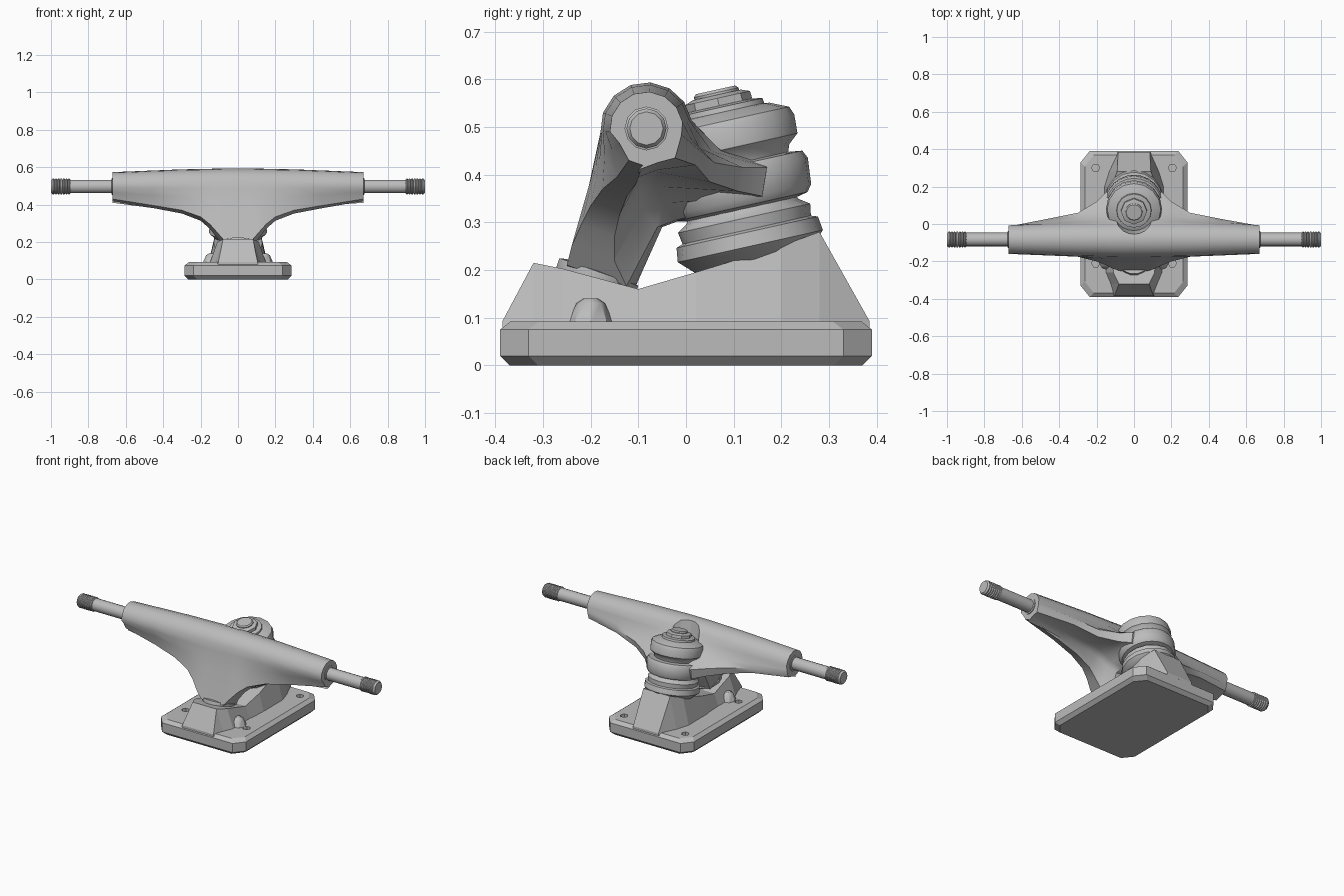
import bpy, bmesh, math
from mathutils import Vector, Matrix

if "Cube" in bpy.data.objects:
    bpy.data.objects.remove(bpy.data.objects["Cube"])

metal = bpy.data.materials.new("grey metal")
metal.diffuse_color = (0.5, 0.5, 0.5, 1)
metal.use_nodes = True
metal.node_tree.nodes["Principled BSDF"].inputs["Base Color"].default_value = metal.diffuse_color


def finish(name, bm, angle=35):
    bmesh.ops.recalc_face_normals(bm, faces=bm.faces)
    me = bpy.data.meshes.new(name)
    bm.to_mesh(me)
    bm.free()
    ob = bpy.data.objects.new(name, me)
    bpy.context.collection.objects.link(ob)
    me.materials.append(metal)
    if angle:
        bpy.ops.object.select_all(action='DESELECT')
        bpy.context.view_layer.objects.active = ob
        ob.select_set(True)
        bpy.ops.object.shade_smooth_by_angle(angle=math.radians(angle))
    return ob


def loft(name, rings, angle=35):
    """Skin a list of equal-length point rings and cap both ends."""
    bm = bmesh.new()
    vs = [[bm.verts.new(p) for p in ring] for ring in rings]
    n = len(vs[0])
    for a, b in zip(vs, vs[1:]):
        for i in range(n):
            j = (i + 1) % n
            bm.faces.new((a[i], a[j], b[j], b[i]))
    bm.faces.new(vs[0])
    bm.faces.new(vs[-1])
    return finish(name, bm, angle)


def lathe(name, base, axis, profile, sides, angle=35):
    """Revolve (distance, radius) pairs about an axis."""
    rot = Vector(axis).to_track_quat('Z', 'Y').to_matrix()
    rings = []
    for t, r in profile:
        rings.append([Vector(base) + rot @ Vector((r * math.cos(a), r * math.sin(a), t))
                      for a in (math.tau * i / sides for i in range(sides))])
    return loft(name, rings, angle)


# Base plate with clipped corners
def plate_ring(z, inset):
    x, y, c = 0.285 - inset, 0.39 - inset, 0.06
    return [(x, -y + c, z), (x, y - c, z), (x - c * .8, y, z), (-x + c * .8, y, z),
            (-x, y - c, z), (-x, -y + c, z), (-x + c * .8, -y, z), (x - c * .8, -y, z)]


plate = loft("base_plate", [plate_ring(0, .02), plate_ring(.02, 0),
                            plate_ring(.075, 0), plate_ring(.092, .022)], 0)

# Blind bolt holes in the plate
for sx in (-1, 1):
    for y in (-0.21, 0.3):
        hole = lathe("hole_cutter", (sx * .205, y, .05), (0, 0, 1), [(0, .022), (.1, .022)], 6, 0)
        hole.hide_render = True
        hole.hide_set(True)
        mod = plate.modifiers.new("bolt hole", 'BOOLEAN')
        mod.object = hole
        mod.solver = 'EXACT'

# Faceted pedestal: y, top height, top half width, bottom half width
stations = [(-.385, .093, .105, .11), (-.32, .215, .08, .135), (-.26, .203, .11, .16),
            (-.10, .16, .12, .16), (.02, .195, .13, .165), (.20, .25, .12, .165),
            (.28, .28, .09, .14), (.385, .093, .085, .09)]
loft("pedestal", [[(-b, y, .06), (b, y, .06), (t, y, z), (-t, y, z)]
                  for y, z, t, b in stations], 0)

# Small bosses beside the pivot
for sx in (-1, 1):
    lathe("bolt_boss", (sx * .14, -.2, .085), (0, 0, 1), [(0, .05), (.045, .03), (.055, .015)], 8)

# Pivot cup
lathe("pivot_cup", (0, -.19, .175), (0, .33, .94),
      [(-.03, .08), (0, .09), (.022, .09), (.026, .07)], 14)

# Hanger: barrel blended with the pivot leg and the rear wing
CY, CZ = -.083, .497
# x, barrel radius, leg y, leg z, leg depth, hollow y, hollow z, wing y, wing z, wing thickness
keys = [(0, .097, -.25, .205, .14, -.03, .30, .16, .43, .08),
        (.075, .097, -.25, .21, .125, -.04, .30, .16, .43, .08),
        (.11, .096, -.24, .25, .09, -.07, .335, .17, .42, .07),
        (.15, .095, -.22, .295, .07, -.08, .37, .17, .415, .06),
        (.20, .094, -.20, .335, .06, -.08, .39, .12, .415, .05),
        (.30, .092, -.175, .37, .05, -.08, .40, .06, .425, .04),
        (.45, .086, -.145, .395, .04, -.08, .405, .03, .45, .03),
        (.67, .077, -.12, .43, .03, -.08, .42, -.013, .47, .035)]


def hanger_ring(x, k):
    _, r, ly, lz, d, ky, kz, wy, wz, h = k
    pts = [(CY + r * math.cos(a), CZ + r * math.sin(a))
           for a in (math.radians(q) for q in (10, 35, 60, 85, 110, 135, 160, 185))]
    fy, fz = pts[-1]
    pts += [(fy * .6 + ly * .4 + .004, fz * .6 + lz * .4), (ly, lz),
            (ly + d, lz - d * .35), (ky - .02, kz - .01), (ky + .02, kz + .005),
            (wy - .01, wz - h), (wy, wz)]
    ty, tz = pts[0]
    pts.append((ty * .6 + wy * .4, tz * .35 + wz * .65))
    return [(x, y, z) for y, z in pts]


rows = [(-k[0], k) for k in reversed(keys[1:])] + [(k[0], k) for k in keys]
hanger = loft("hanger", [hanger_ring(x, k) for x, k in rows], 40)

# Kingpin stack, leaning towards the front
BASE = Vector((0, .135, .25))
AXIS = Vector((0, -.217, .976))
pocket = lathe("pocket_cutter", BASE, AXIS, [(.18, .112), (.5, .112)], 24, 0)
pocket.hide_render = True
pocket.hide_set(True)
cut = hanger.modifiers.new("bushing pocket", 'BOOLEAN')
cut.object = pocket
cut.solver = 'EXACT'

lathe("lower_bushing", BASE, AXIS,
      [(-.035, .10), (-.03, .125), (0, .156), (.03, .152), (.035, .138),
       (.06, .142), (.075, .12), (.1, .11)], 16)
lathe("hanger_ring", BASE, AXIS,
      [(.078, .11), (.085, .142), (.10, .153), (.155, .158), (.172, .15), (.176, .12)], 24)
lathe("upper_bushing", BASE, AXIS,
      [(.17, .12), (.19, .125), (.21, .148), (.25, .15), (.268, .143), (.285, .105), (.288, .09)], 16)
lathe("washer", BASE, AXIS, [(.28, .095), (.298, .092), (.302, .07)], 16)
lathe("kingpin_nut", BASE, AXIS, [(.29, .072), (.318, .07), (.325, .052)], 8)
lathe("kingpin", BASE, AXIS, [(-.03, .045), (.33, .048), (.336, .042)], 12)

# Axle shafts with threaded tips and a collar where they leave the hanger
for side, sx in (("left", -1), ("right", 1)):
    start = (0, CY, CZ)
    lathe(side + "_axle", start, (sx, 0, 0), [(.6, .037), (.91, .037)], 14)
    lathe(side + "_axle_collar", start, (sx, 0, 0), [(.65, .046), (.674, .046), (.676, .04)], 12)
    thread = [(.895, .034)]
    for i in range(7):
        t = .9 + i * .014
        thread += [(t, .042), (t + .006, .042), (t + .010, .036)]
    thread[-1] = (1.0, .035)
    lathe(side + "_axle_thread", start, (sx, 0, 0), thread, 12, 30)
